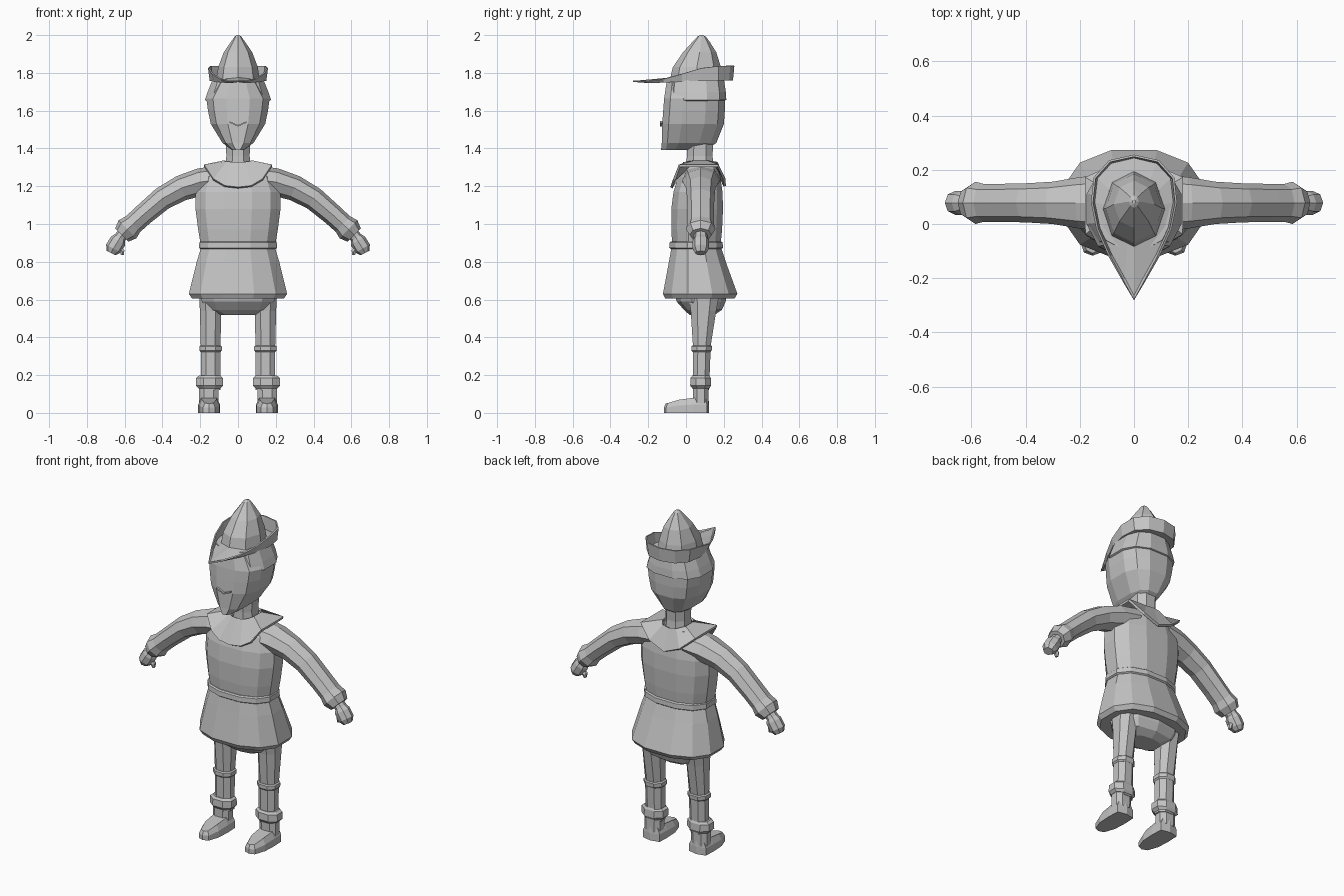
import bpy, bmesh, math
from mathutils import Vector

grey = bpy.data.materials.new("plain_grey")
grey.diffuse_color = (0.55, 0.55, 0.55, 1)


def loft(name, rings, caps=True, thick=0):
    """Skin a list of equal-length point rings."""
    bm = bmesh.new()
    vs = [[bm.verts.new(p) for p in r] for r in rings]
    n = len(vs[0])
    for a, b in zip(vs, vs[1:]):
        for i in range(n):
            j = (i + 1) % n
            bm.faces.new((a[i], a[j], b[j], b[i]))
    if caps:
        bm.faces.new(vs[0])
        bm.faces.new(vs[-1])
    bmesh.ops.recalc_face_normals(bm, faces=bm.faces)
    me = bpy.data.meshes.new(name)
    bm.to_mesh(me)
    bm.free()
    me.materials.append(grey)
    ob = bpy.data.objects.new(name, me)
    bpy.context.collection.objects.link(ob)
    if thick:
        mod = ob.modifiers.new("thickness", 'SOLIDIFY')
        mod.thickness = thick
        mod.offset = 0
    return ob


def oval(n, power=1.0, turn=0.0):
    """Unit oval points; power below 1 makes it boxier."""
    out = []
    for i in range(n):
        a = 2 * math.pi * (i + turn) / n
        c, s = math.cos(a), math.sin(a)
        out.append((math.copysign(abs(c) ** power, c), math.copysign(abs(s) ** power, s)))
    return out


def stack(name, rows, n=12, power=0.85, turn=0.5, cx=0):
    """Upright part from rows of (z, half width, front y, back y)."""
    return loft(name, [[(cx + c * rx, (y0 + y1) / 2 + s * (y1 - y0) / 2, z)
                        for c, s in oval(n, power, turn)] for z, rx, y0, y1 in rows])


def tube(name, side, rows, n=8, power=1.0):
    """Limb in the xz plane from rows of (x, z, radius, y radius)."""
    pts = [Vector((x, 0, z)) for x, z, _, _ in rows]
    rings = []
    for i, (x, z, r, ry) in enumerate(rows):
        d = (pts[min(i + 1, len(pts) - 1)] - pts[max(i - 1, 0)]).normalized()
        u = Vector((-d.z, 0, d.x))
        rings.append([(side * (x + u.x * r * s), 0.078 + ry * c, z + u.z * r * s)
                      for c, s in oval(n, power)])
    return loft(name, rings)


def mirror_loop(half):
    """Close a half outline running from front to back into a full loop."""
    return half + [(-x, y, z) for x, y, z in reversed(half[1:-1])]


# Head, hair and neck
stack("head", [(1.393, .035, -.135, .11), (1.43, .085, -.132, .165), (1.53, .148, -.13, .205),
               (1.60, .163, -.125, .21), (1.665, .172, -.12, .21), (1.76, .11, -.105, .18)], 12, .75)
stack("hair", [(1.652, .17, -.10, .205), (1.657, .18, -.108, .218), (1.70, .165, -.103, .215),
               (1.765, .138, -.095, .205)], 12, .8)
stack("neck", [(1.28, .075, -.005, .155), (1.36, .066, .0, .145), (1.45, .07, .0, .15)], 8)

# Mouth: thin bent strip on the face
loft("mouth", [[(x, y, z + h) for y, h in ((-.137, .004), (-.137, -.004), (-.125, -.004), (-.125, .004))]
               for x, z in ((-.045, 1.54), (0, 1.52), (.045, 1.54))])

# Hat crown
stack("hat_crown", [(1.765, .115, -.085, .195), (1.83, .105, -.07, .185), (1.91, .075, -.015, .16),
                    (1.965, .037, .035, .125), (1.992, .018, .06, .105), (2.0, .006, .075, .09)], 8, 1, 0)

# Hat brim: pointed in front, folded up at the sides and back
edge = [(0, -.28, 1.757), (.04, -.21, 1.757), (.09, -.12, 1.768), (.135, -.02, 1.795),
        (.155, .08, 1.825), (.145, .17, 1.836), (.09, .232, 1.838), (0, .252, 1.838)]
fold = [(0, -.265, 1.755), (.034, -.20, 1.75), (.082, -.115, 1.752), (.126, -.02, 1.758),
        (.147, .08, 1.76), (.137, .17, 1.762), (.085, .226, 1.762), (0, .246, 1.762)]
inner = [(x * .66, .05 + (y - .05) * (.4 if y < .05 else .62), 1.772) for x, y, z in fold]
loft("hat_brim", [mirror_loop(edge), mirror_loop(fold), mirror_loop(inner)], False, .008)

# Tunic body, belt and skirt
stack("tunic_body", [(.87, .20, -.075, .185), (.97, .217, -.082, .195), (1.08, .232, -.082, .2),
                     (1.17, .232, -.07, .197), (1.25, .20, -.045, .185), (1.315, .11, .0, .16)])
stack("belt", [(.868, .205, -.085, .192), (.874, .213, -.093, .2), (.902, .211, -.091, .198),
               (.908, .203, -.083, .19)])
stack("tunic_skirt", [(.88, .20, -.08, .188), (.80, .225, -.095, .215), (.63, .268, -.128, .278),
                      (.605, .25, -.115, .262)])

# Collar lying over the shoulders
hem = [(0, -.078, 1.192), (.07, -.074, 1.2), (.13, -.062, 1.235), (.18, -.035, 1.308),
       (.18, .17, 1.308), (.10, .202, 1.24), (0, .205, 1.2)]
top = [(0, -.008, 1.325), (.035, -.004, 1.325), (.06, .015, 1.327), (.075, .045, 1.33),
       (.075, .11, 1.33), (.045, .15, 1.327), (0, .16, 1.325)]
loft("collar", [mirror_loop(hem), mirror_loop(top)], False, .014)

# Trouser seat
stack("trouser_seat", [(.68, .215, -.07, .225), (.59, .20, -.05, .21), (.545, .175, -.01, .19),
                       (.518, .10, .02, .15)], 10)

for side, word in ((1, "left"), (-1, "right")):
    # Sleeve, cuff, hand and thumb
    tube(word + "_sleeve", side, [(.10, 1.235, .075, .105), (.20, 1.222, .073, .095),
                                  (.30, 1.19, .068, .078), (.40, 1.135, .062, .072),
                                  (.50, 1.05, .057, .07), (.555, 1.0, .056, .07),
                                  (.585, .972, .067, .078), (.615, .942, .05, .058)])
    tube(word + "_hand", side, [(.605, .95, .032, .036), (.625, .928, .032, .036),
                                (.635, .91, .044, .044), (.66, .87, .044, .044),
                                (.672, .846, .026, .03)])
    tube(word + "_thumb", side, [(.635, .885, .014, .016), (.613, .855, .015, .016),
                                 (.612, .835, .008, .01)], 6)

    # Leg with knee band and rolled boot cuff
    cx = side * .145
    stack(word + "_leg", [(.64, .066, .005, .185), (.54, .061, .02, .165), (.36, .056, .033, .135),
                          (.12, .055, .035, .125)], 8, .9, .5, cx)
    stack(word + "_knee_band", [(.322, .056, .032, .134), (.33, .064, .024, .14),
                                (.352, .064, .024, .142), (.358, .056, .03, .137)], 8, .9, .5, cx)
    stack(word + "_boot_cuff", [(.13, .062, .03, .128), (.145, .078, .018, .137),
                                (.185, .076, .02, .135), (.197, .06, .03, .128)], 8, .9, .5, cx + side * .006)
    stack(word + "_ankle", [(.05, .055, .035, .121), (.14, .056, .035, .121)], 8, .8, .5, cx + side * .01)

    # Shoe
    fx = side * .153
    sole = [(0, -.117, .05), (.032, -.105, .052), (.054, -.04, .07), (.058, .04, .08),
            (.055, .11, .08), (0, .122, .08)]
    loop = mirror_loop(sole)
    loft(word + "_shoe", [[(fx + x, y, 0) for x, y, z in loop],
                          [(fx + x, y, z * .55) for x, y, z in loop],
                          [(fx + x * .7, y * .95 + .003, z) for x, y, z in loop]])
